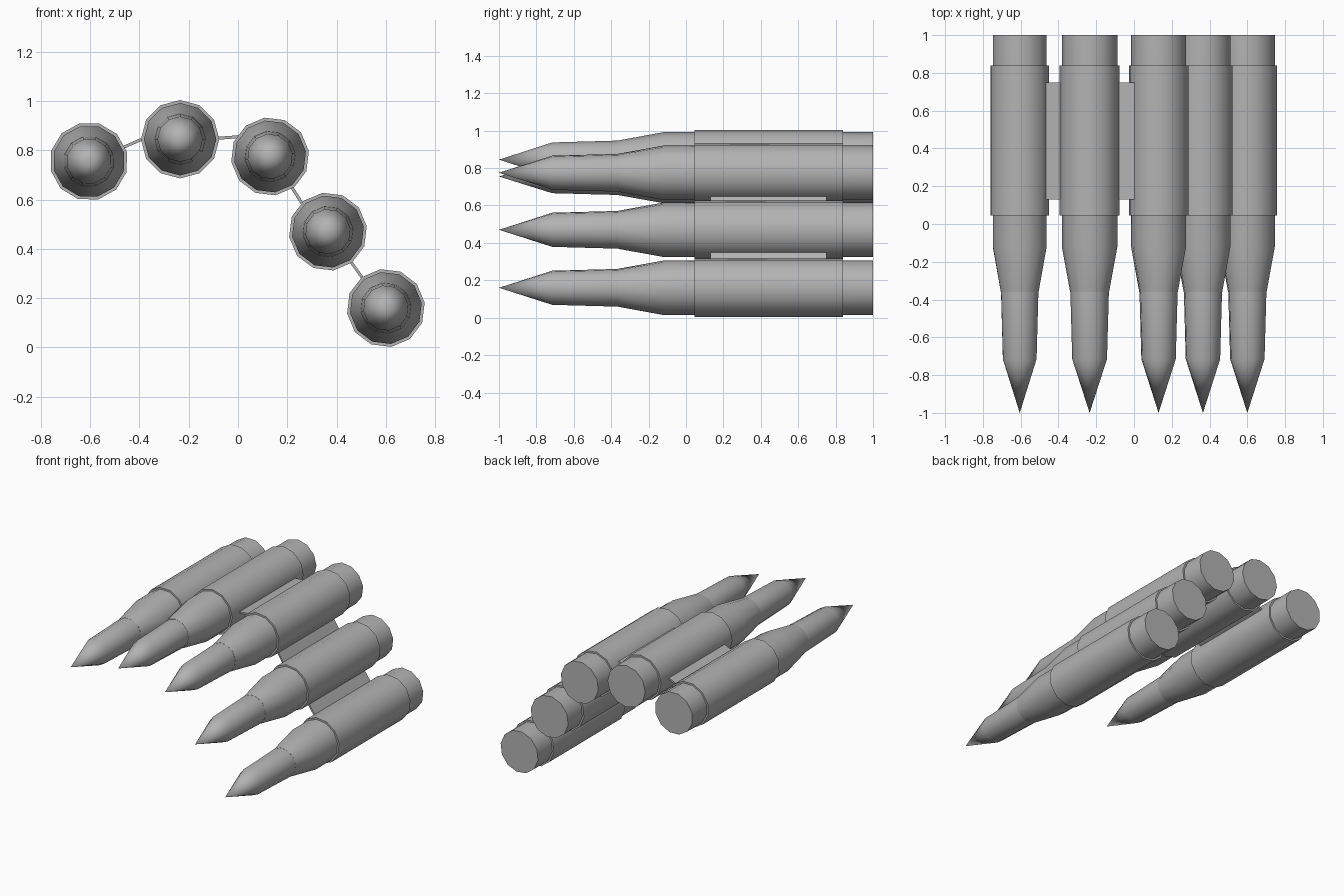
import bpy, bmesh, math
from mathutils import Vector

if "Cube" in bpy.data.objects:
    bpy.data.objects.remove(bpy.data.objects["Cube"])

SIDES = 12
metal = bpy.data.materials.new("plain_grey")
metal.diffuse_color = (0.45, 0.45, 0.45, 1)
metal.use_nodes = True
metal.node_tree.nodes["Principled BSDF"].inputs["Base Color"].default_value = metal.diffuse_color


def finish(bm, name):
    bmesh.ops.recalc_face_normals(bm, faces=bm.faces)
    me = bpy.data.meshes.new(name)
    bm.to_mesh(me)
    bm.free()
    ob = bpy.data.objects.new(name, me)
    bpy.context.collection.objects.link(ob)
    me.materials.append(metal)
    return ob


def lathe(name, x, z, turn, profile):
    """Closed solid turned about the y axis from (y, radius) pairs; radius 0 is a point."""
    bm = bmesh.new()
    rings = []
    for y, r in profile:
        if r == 0:
            rings.append([bm.verts.new((x, y, z))] * SIDES)
        else:
            angles = [turn + math.tau * i / SIDES for i in range(SIDES)]
            rings.append([bm.verts.new((x + r * math.cos(a), y, z + r * math.sin(a))) for a in angles])
    for a, b in zip(rings, rings[1:]):
        for i in range(SIDES):
            j = (i + 1) % SIDES
            loop = list(dict.fromkeys((a[i], a[j], b[j], b[i])))
            bm.faces.new(loop)
    for ring, (y, r) in ((rings[0], profile[0]), (rings[-1], profile[-1])):
        if r:
            bm.faces.new(ring)
    ob = finish(bm, name)
    bpy.ops.object.select_all(action='DESELECT')
    ob.select_set(True)
    bpy.context.view_layer.objects.active = ob
    bpy.ops.object.shade_smooth_by_angle(angle=math.radians(40))


def plate(name, start, end, y0, y1, thick):
    """Thin flat strip between two (x, z) points."""
    bm = bmesh.new()
    a, b = Vector(start), Vector(end)
    d = (b - a).normalized()
    a, b = a - d * 0.04, b + d * 0.04      # tuck both ends into the sleeves
    n = Vector((-d.y, d.x)) * thick / 2
    corners = [a + n, b + n, b - n, a - n]
    base = bm.faces.new([bm.verts.new((c.x, y0, c.y)) for c in corners])
    ext = bmesh.ops.extrude_face_region(bm, geom=[base])
    moved = [v for v in ext["geom"] if isinstance(v, bmesh.types.BMVert)]
    bmesh.ops.translate(bm, vec=(0, y1 - y0, 0), verts=moved)
    finish(bm, name)


# Cartridges hanging along a drooping belt: x, z, roll in degrees
ROUNDS = [(-0.605, 0.755, 14), (-0.235, 0.845, 0), (0.13, 0.775, 8),
          (0.365, 0.47, 8), (0.60, 0.16, 8)]
for i, (x, z, roll) in enumerate(ROUNDS, 1):
    t = math.radians(roll)
    lathe(f"case_{i}", x, z, t, [(1.0, 0.147), (-0.12, 0.147), (-0.36, 0.103)])
    lathe(f"bullet_{i}", x, z, t, [(-0.30, 0.102), (-0.36, 0.102), (-0.715, 0.092), (-1.0, 0)])
    lathe(f"sleeve_{i}", x, z, t, [(0.84, 0.159), (0.045, 0.159)])

# Flat links joining neighbouring sleeves
LINKS = [((-0.47, 0.81), (-0.39, 0.845)), ((-0.08, 0.849), (0.0, 0.855)),
         ((0.215, 0.655), (0.26, 0.585)), ((0.46, 0.345), (0.51, 0.275))]
for i, (a, b) in enumerate(LINKS, 1):
    plate(f"link_{i}", a, b, 0.13, 0.75, 0.012)
